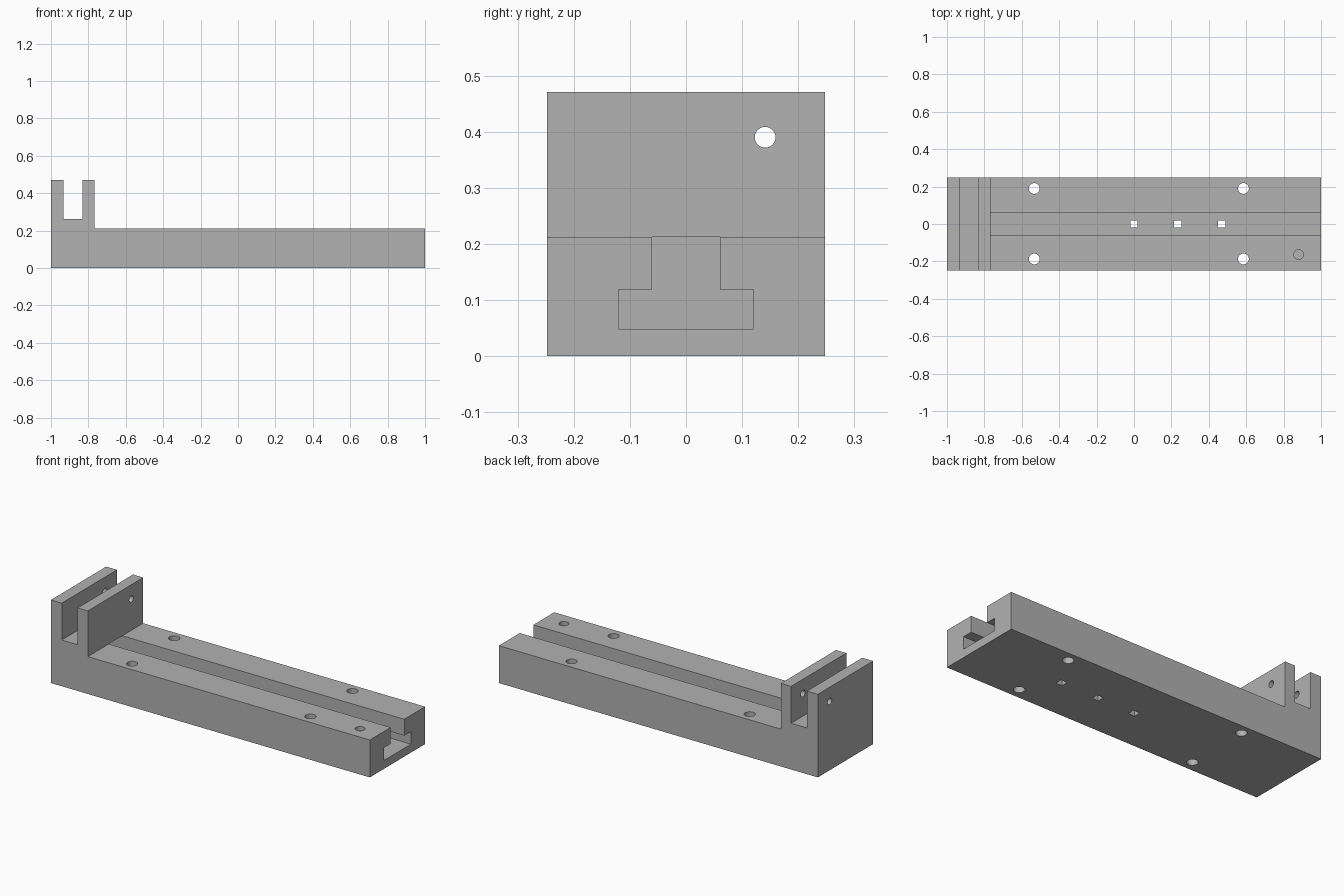
import bpy, bmesh, math
from mathutils import Matrix, Vector

if "Cube" in bpy.data.objects:
    bpy.data.objects.remove(bpy.data.objects["Cube"])

grey = bpy.data.materials.new("grey")
grey.diffuse_color = (0.445, 0.445, 0.445, 1)
grey.use_nodes = True
grey.node_tree.nodes["Principled BSDF"].inputs["Base Color"].default_value = grey.diffuse_color


def make_object(name, bm):
    bmesh.ops.recalc_face_normals(bm, faces=bm.faces[:])
    mesh = bpy.data.meshes.new(name)
    bm.to_mesh(mesh)
    bm.free()
    mesh.materials.append(grey)
    obj = bpy.data.objects.new(name, mesh)
    bpy.context.collection.objects.link(obj)
    return obj


def prism(name, points, offset):
    """Extrude a closed outline along an offset vector."""
    bm = bmesh.new()
    face = bm.faces.new([bm.verts.new(p) for p in points])
    ext = bmesh.ops.extrude_face_region(bm, geom=[face])
    verts = [v for v in ext["geom"] if isinstance(v, bmesh.types.BMVert)]
    bmesh.ops.translate(bm, verts=verts, vec=Vector(offset))
    return make_object(name, bm)


def cylinder(name, centre, radius, length, axis="Z"):
    bm = bmesh.new()
    turn = Matrix.Rotation(math.pi / 2, 4, "Y") if axis == "X" else Matrix()
    bmesh.ops.create_cone(bm, cap_ends=True, segments=32, radius1=radius,
                          radius2=radius, depth=length,
                          matrix=Matrix.Translation(centre) @ turn)
    return make_object(name, bm)


def cut(target, cutter):
    mod = target.modifiers.new("cut", "BOOLEAN")
    mod.operation = "DIFFERENCE"
    mod.solver = "EXACT"
    mod.object = cutter
    bpy.context.view_layer.objects.active = target
    bpy.ops.object.modifier_apply(modifier=mod.name)
    bpy.data.objects.remove(cutter, do_unlink=True)


# Long base with the two upright walls at its left end
W = 0.2475
side = [(-1, 0), (1, 0), (1, 0.212), (-0.768, 0.212), (-0.768, 0.471),
        (-0.832, 0.471), (-0.832, 0.262), (-0.932, 0.262), (-0.932, 0.471), (-1, 0.471)]
body = prism("slotted_base", [(x, -W, z) for x, z in side], (0, 2 * W, 0))

# T-shaped slot, open at the right end and running under the upright
half = [(0.12, 0.048), (0.12, 0.119), (0.061, 0.119), (0.061, 0.2125)]
outline = half + [(-y, z) for y, z in reversed(half)]
cut(body, prism("slot_cutter", [(-0.88, y, z) for y, z in outline], (2, 0, 0)))

# Four round mounting holes
for x in (-0.533, 0.585):
    for y in (-0.187, 0.19):
        cut(body, cylinder("mount_cutter", (x, y, 0.1), 0.029, 0.4))

# Three square holes through the slot floor
s = 0.02
for x in (0, 0.234, 0.468):
    square = [(x - s, -s, -0.1), (x + s, -s, -0.1), (x + s, s, -0.1), (x - s, s, -0.1)]
    cut(body, prism("square_cutter", square, (0, 0, 0.18)))

# Shallow round pocket near the right end
cut(body, cylinder("pocket_cutter", (0.88, -0.163, 0.24), 0.026, 0.1))

# Pin hole through both upright walls
cut(body, cylinder("pin_cutter", (-0.88, 0.141, 0.39), 0.0185, 0.4, "X"))

# Crisp edges, smooth hole walls
bpy.ops.object.select_all(action="DESELECT")
body.select_set(True)
bpy.context.view_layer.objects.active = body
bpy.ops.object.shade_smooth_by_angle(angle=math.radians(30))
